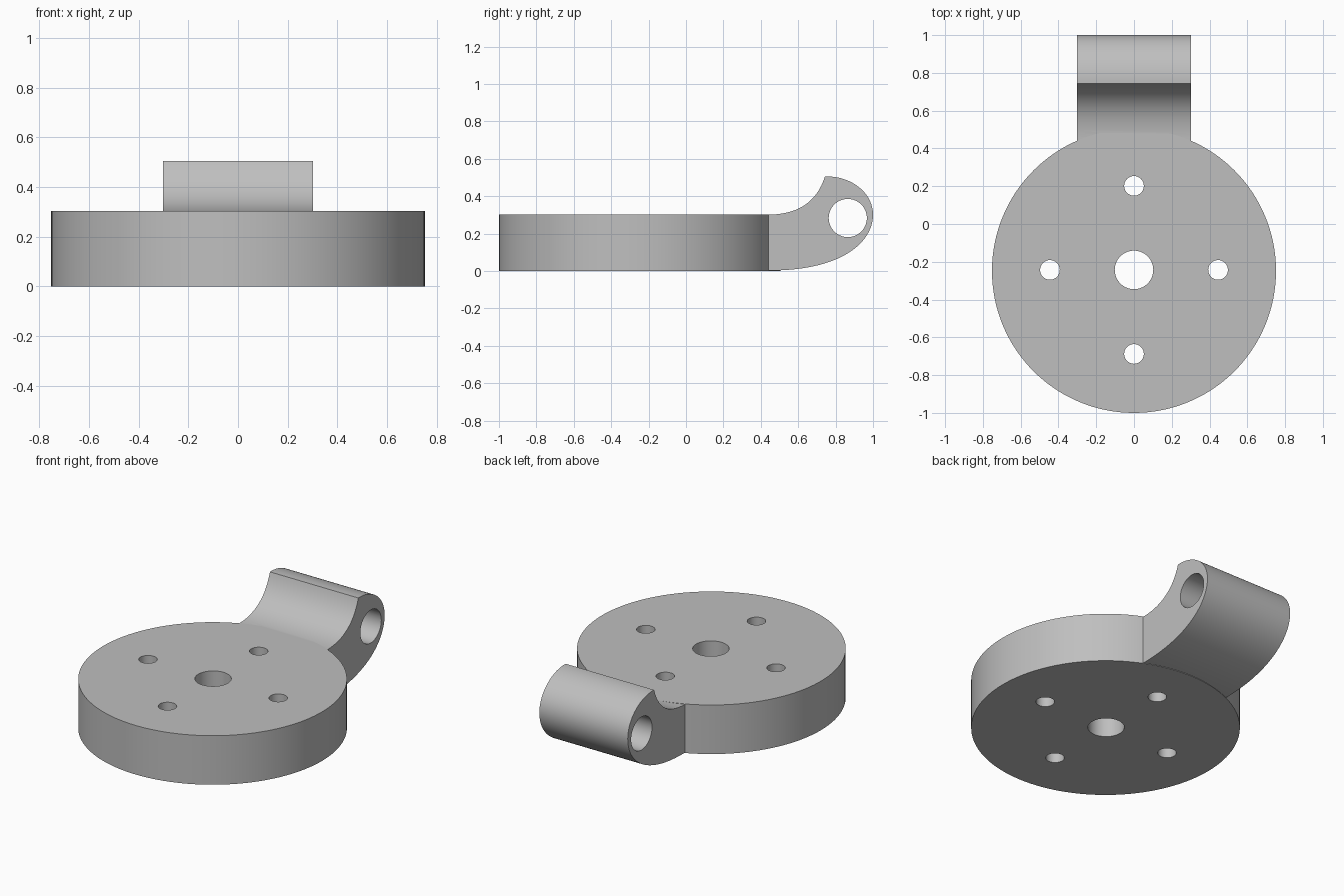
import bpy, bmesh, math
from mathutils import Matrix, Vector
from mathutils.geometry import interpolate_bezier

cube = bpy.data.objects.get("Cube")
if cube:
    bpy.data.objects.remove(cube, do_unlink=True)

CENTRE_Y = -0.248
RADIUS = 0.752
HEIGHT = 0.303
HALF_WIDTH = 0.302

grey = bpy.data.materials.new("plain grey")
grey.use_nodes = True
colour = (0.52, 0.52, 0.52, 1)
grey.diffuse_color = colour
grey.node_tree.nodes["Principled BSDF"].inputs["Base Color"].default_value = colour


def make_object(name, bm):
    bmesh.ops.recalc_face_normals(bm, faces=bm.faces)
    mesh = bpy.data.meshes.new(name)
    bm.to_mesh(mesh)
    bm.free()
    mesh.materials.append(grey)
    obj = bpy.data.objects.new(name, mesh)
    bpy.context.collection.objects.link(obj)
    return obj


def cylinder(name, radius, depth, centre, axis="Z", sides=64):
    bm = bmesh.new()
    turn = Matrix.Rotation(math.pi / 2, 4, "Y") if axis == "X" else Matrix()
    bmesh.ops.create_cone(bm, cap_ends=True, segments=sides, radius1=radius,
                          radius2=radius, depth=depth,
                          matrix=Matrix.Translation(centre) @ turn)
    return make_object(name, bm)


def combine(target, tool, operation):
    mod = target.modifiers.new(tool.name, "BOOLEAN")
    mod.operation = operation
    mod.solver = "EXACT"
    mod.object = tool
    bpy.context.view_layer.objects.active = target
    bpy.ops.object.modifier_apply(modifier=mod.name)
    bpy.data.objects.remove(tool, do_unlink=True)


# Round base plate
plate = cylinder("hinge_plate", RADIUS, HEIGHT, (0, CENTRE_Y, HEIGHT / 2), sides=128)

# Curved hinge lug: side profile in (y, z), extruded across x
curves = [
    [(0.44, 0.301), (0.60, 0.302), (0.70, 0.37), (0.743, 0.505)],
    [(0.743, 0.505), (0.88, 0.51), (1.0, 0.42), (1.0, 0.30)],
    [(1.0, 0.30), (1.0, 0.17), (0.86, 0.002), (0.44, 0.002)],
]
profile = [Vector((0.3, 0.02)), Vector((0.3, 0.28))]
for curve in curves:
    points = interpolate_bezier(*[Vector(p) for p in curve], 24)
    profile += [p for p in points if (p.to_2d() - profile[-1].to_2d()).length > 1e-4]
bm = bmesh.new()
side = bm.faces.new([bm.verts.new((-HALF_WIDTH, p[0], p[1])) for p in profile])
extruded = bmesh.ops.extrude_face_region(bm, geom=[side], use_keep_orig=True)
bmesh.ops.translate(bm, vec=(2 * HALF_WIDTH, 0, 0),
                    verts=[v for v in extruded["geom"] if isinstance(v, bmesh.types.BMVert)])
lug = make_object("hinge_lug", bm)
combine(plate, lug, "UNION")

# Pin hole, centre bore and four screw holes
combine(plate, cylinder("pin_hole", 0.102, 1, (0, 0.865, 0.283), "X"), "DIFFERENCE")
combine(plate, cylinder("centre_bore", 0.102, 1, (0, -0.243, 0.2)), "DIFFERENCE")
for i in range(4):
    a = i * math.pi / 2
    spot = (0.445 * math.cos(a), -0.243 + 0.445 * math.sin(a), 0.2)
    combine(plate, cylinder("screw_hole", 0.052, 1, spot, sides=40), "DIFFERENCE")

bpy.ops.object.select_all(action="DESELECT")
plate.select_set(True)
bpy.context.view_layer.objects.active = plate
bpy.ops.object.shade_smooth_by_angle(angle=math.radians(30))
